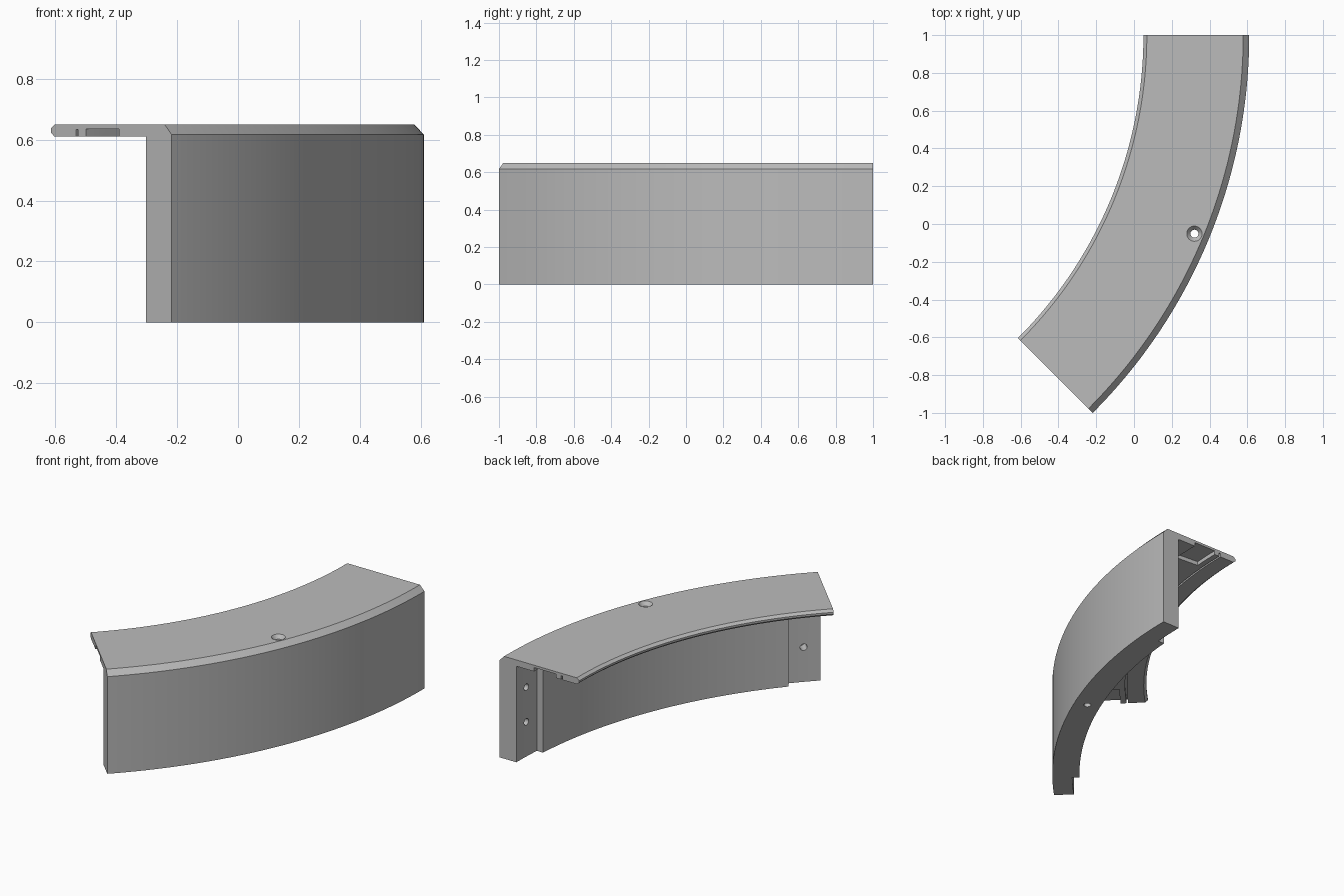
import bpy, bmesh, math
from mathutils import Vector, Matrix

if "Cube" in bpy.data.objects:
    bpy.data.objects.remove(bpy.data.objects["Cube"])

CX, CY = -2.218, 1.0          # centre of the curve
R_OUT, R_WALL, R_THICK, R_IN = 2.828, 2.71, 2.667, 2.268
TOP, UNDER = 0.65, 0.61
START, END = math.radians(-45), 0.0
MID = (START + END) / 2


def point(r, a, z):
    return Vector((CX + r * math.cos(a), CY + r * math.sin(a), z))


def finish(name, bm):
    bmesh.ops.recalc_face_normals(bm, faces=bm.faces)
    mesh = bpy.data.meshes.new(name)
    bm.to_mesh(mesh)
    bm.free()
    obj = bpy.data.objects.new(name, mesh)
    bpy.context.collection.objects.link(obj)
    return obj


def sweep(name, profile, a0, a1, steps):
    """Sweep a closed (radius, height) profile along the arc."""
    bm = bmesh.new()
    rings = []
    for i in range(steps + 1):
        a = a0 + (a1 - a0) * i / steps
        rings.append([bm.verts.new(point(r, a, z)) for r, z in profile])
    n = len(profile)
    for one, two in zip(rings, rings[1:]):
        for j in range(n):
            k = (j + 1) % n
            bm.faces.new((one[j], one[k], two[k], two[j]))
    bm.faces.new(rings[0])
    bm.faces.new(rings[-1])
    return finish(name, bm)


def block(name, r0, r1, z0, z1, a0, a1):
    return sweep(name, [(r0, z0), (r1, z0), (r1, z1), (r0, z1)], a0, a1, 4)


def rod(name, p, q, r1, r2):
    """Round cutter from p to q."""
    bm = bmesh.new()
    d = q - p
    turn = d.to_track_quat('Z', 'Y').to_matrix().to_4x4()
    bmesh.ops.create_cone(bm, cap_ends=True, segments=32, radius1=r1, radius2=r2,
                          depth=d.length, matrix=Matrix.Translation((p + q) / 2) @ turn)
    return finish(name, bm)


# Curved wall with overhanging ledge, chamfered edges and a groove underneath
section = [
    (R_THICK, 0), (R_OUT, 0), (R_OUT, 0.617), (R_OUT - 0.032, TOP),
    (R_IN + 0.018, TOP), (R_IN, 0.636), (R_IN, 0.624), (R_IN + 0.016, UNDER),
    (2.385, UNDER), (2.385, 0.634), (2.395, 0.634), (2.395, UNDER),
    (R_THICK, UNDER),
]
panel = sweep("curved_panel", section, START, END, 60)

# Cutters for both ends: wall recess, ledge pocket and two blind screw holes
cutters = []
for side, edge, inward in (("front", START, 1), ("back", END, -1)):
    outside = edge - inward * 0.02
    cutters.append(block(side + "_recess", R_THICK - 0.05, R_WALL, -0.05, UNDER,
                         outside, edge + inward * 0.073))
    cutters.append(block(side + "_pocket", 2.43, 2.585, 0.57, 0.635,
                         outside, edge + inward * 0.068))
    a = edge + inward * 0.036
    for z in (0.22, 0.44):
        cutters.append(rod(side + "_screw_hole", point(R_WALL - 0.03, a, z),
                           point(R_WALL + 0.07, a, z), 0.021, 0.021))

# Vertical countersunk bolt hole
R_BOLT = 2.747
cutters.append(rod("bolt_hole", point(R_BOLT, MID, -0.1), point(R_BOLT, MID, 0.8), 0.021, 0.021))
cutters.append(rod("countersink", point(R_BOLT, MID, 0.62), point(R_BOLT, MID, 0.66), 0.015, 0.049))

for cutter in cutters:
    mod = panel.modifiers.new(cutter.name, 'BOOLEAN')
    mod.operation = 'DIFFERENCE'
    mod.solver = 'EXACT'
    mod.object = cutter
    cutter.hide_render = True

# Bake the cuts and drop the cutters
deps = bpy.context.evaluated_depsgraph_get()
baked = bpy.data.meshes.new_from_object(panel.evaluated_get(deps))
panel.modifiers.clear()
panel.data = baked
for cutter in cutters:
    bpy.data.objects.remove(cutter)

# Plain grey material
grey = bpy.data.materials.new("plain_grey")
grey.use_nodes = True
colour = (0.5, 0.5, 0.5, 1)
grey.diffuse_color = colour
grey.node_tree.nodes["Principled BSDF"].inputs["Base Color"].default_value = colour
panel.data.materials.clear()
panel.data.materials.append(grey)

# Smooth curves, sharp edges
bpy.ops.object.select_all(action='DESELECT')
panel.select_set(True)
bpy.context.view_layer.objects.active = panel
bpy.ops.object.shade_smooth_by_angle(angle=math.radians(25))
